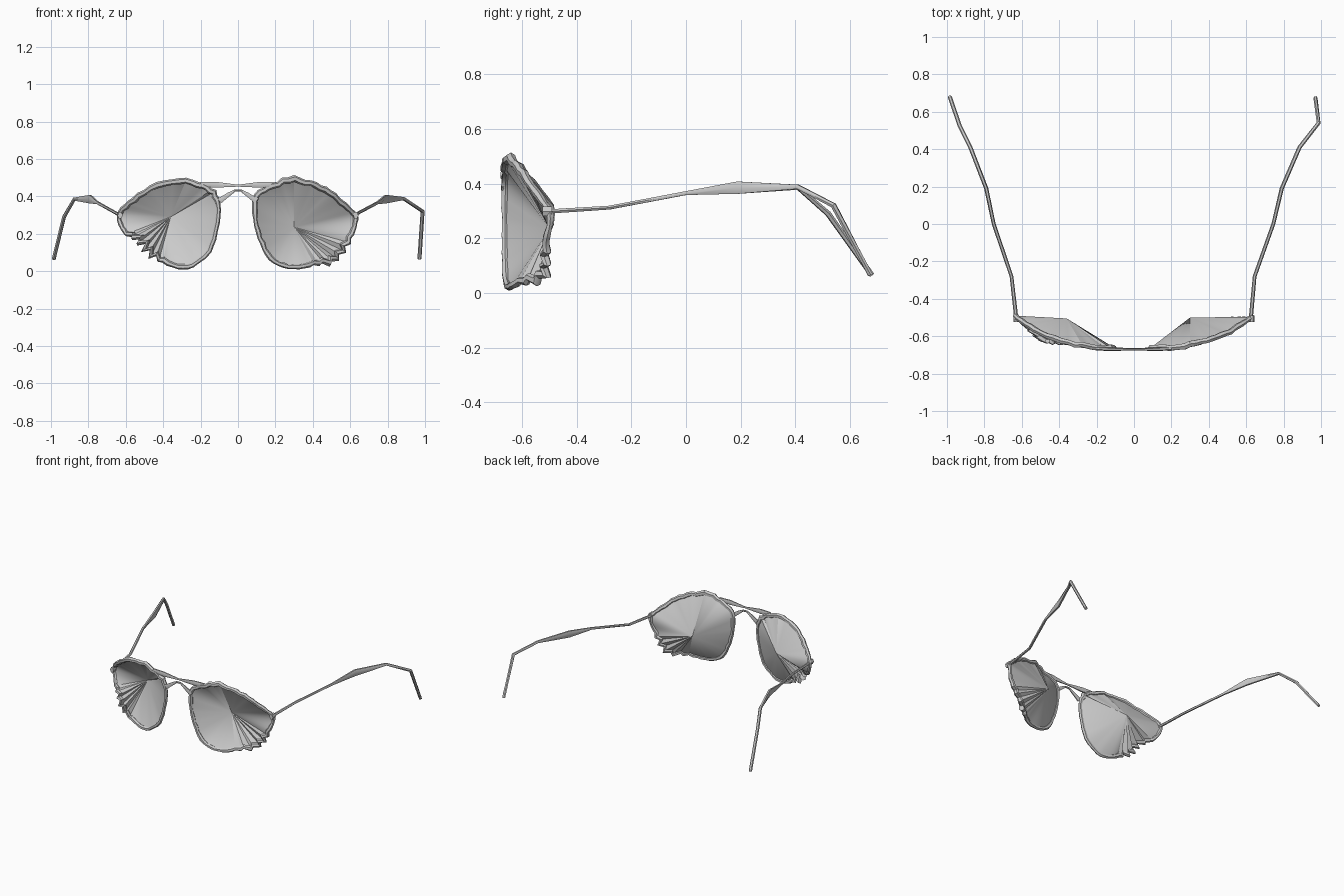
import bpy, bmesh, math, random
from mathutils import Vector

random.seed(4)
cube = bpy.data.objects.get("Cube")
if cube:
    bpy.data.objects.remove(cube)

grey = bpy.data.materials.new("plain grey")
grey.use_nodes = True
colour = (0.6, 0.6, 0.6, 1)
grey.diffuse_color = colour
grey.node_tree.nodes["Principled BSDF"].inputs["Base Color"].default_value = colour


def finish(bm, name, angle, solid=True):
    if solid:
        bmesh.ops.recalc_face_normals(bm, faces=bm.faces[:])
    mesh = bpy.data.meshes.new(name)
    bm.to_mesh(mesh)
    bm.free()
    obj = bpy.data.objects.new(name, mesh)
    bpy.context.collection.objects.link(obj)
    mesh.materials.append(grey)
    bpy.ops.object.select_all(action="DESELECT")
    obj.select_set(True)
    bpy.context.view_layer.objects.active = obj
    bpy.ops.object.shade_smooth_by_angle(angle=math.radians(angle))
    return obj


def sweep(name, path, radii, ref, closed=False, sides=6):
    """Tube along a path; radii are (across, along ref) for each point."""
    bm = bmesh.new()
    rings, n = [], len(path)
    for i, p in enumerate(path):
        before = path[i - 1] if closed or i else p
        after = path[(i + 1) % n] if closed or i < n - 1 else p
        t = (after - before).normalized()
        across = t.cross(ref).normalized()
        along = across.cross(t).normalized()
        a, b = radii[i]
        ring = []
        for k in range(sides):
            w = math.tau * k / sides
            ring.append(bm.verts.new(p + across * a * math.cos(w) + along * b * math.sin(w)))
        rings.append(ring)
    for i in range(n if closed else n - 1):
        r, s = rings[i], rings[(i + 1) % n]
        for k in range(sides):
            m = (k + 1) % sides
            bm.faces.new((r[k], r[m], s[m], s[k]))
    if not closed:
        bm.faces.new(rings[0])
        bm.faces.new(rings[-1])
    return finish(bm, name, 40)


def wrap(x):
    """Depth of the curved front at a given width."""
    return -0.663 + 0.165 * (abs(x) / 0.64) ** 3


def smooth_loop(points, steps):
    out, n = [], len(points)
    for i in range(n):
        a, b, c, d = (Vector(points[(i + k) % n]) for k in (-1, 0, 1, 2))
        for s in range(steps):
            t = s / steps
            out.append(0.5 * (2 * b + (c - a) * t + (2 * a - 5 * b + 4 * c - d) * t * t
                              + (3 * b - a - 3 * c + d) * t ** 3))
    return out


def lens_and_rim(side, outline, apex, dent, push, crumple):
    middle = Vector((apex[0], 0.25))
    dent = Vector(dent)
    path, radii = [], []
    for i, p in enumerate(smooth_loop(outline, 4)):
        near = max(0, 1 - (p - dent).length / 0.17)
        top = max(0, (p.y - 0.3) / 0.2)
        ripple = random.uniform(-1, 1) * (0.003 + 0.005 * top)
        zigzag = (1 if i % 2 else -1) * random.uniform(0.5, 1) * crumple * near
        q = p + (p - middle).normalized() * (ripple + zigzag - 0.013)
        y = wrap(p.x) + push * near + zigzag * 0.5 + random.uniform(-1, 1) * 0.006 * top
        path.append(Vector((q.x, y, max(q.y, 0.014))))
        r = 0.013 + 0.004 * top + 0.006 * near + random.uniform(-1, 1) * 0.002
        radii.append((r, r))
    sweep(side + "_rim", path, radii, Vector((0, 1, 0)), closed=True)
    # Lens: a shallow fan that dips back to one point
    bm = bmesh.new()
    centre = bm.verts.new(apex)
    edge = [bm.verts.new(p) for p in path]
    for a, b in zip(edge, edge[1:] + edge[:1]):
        bm.faces.new((centre, b, a))
    bm.normal_update()
    if sum(f.normal.y * f.calc_area() for f in bm.faces) > 0:
        bmesh.ops.reverse_faces(bm, faces=bm.faces[:])
    finish(bm, side + "_lens", 25, solid=False)


# Lenses with their rims, each with a crumpled lower outer corner
lens_and_rim("right", [
    (-0.65, 0.3), (-0.59, 0.37), (-0.47, 0.45), (-0.31, 0.5), (-0.18, 0.46), (-0.11, 0.41),
    (-0.09, 0.3), (-0.13, 0.13), (-0.19, 0.05), (-0.29, 0.01), (-0.4, 0.045), (-0.48, 0.1),
    (-0.54, 0.17), (-0.62, 0.21)],
    (-0.36, -0.505, 0.29), (-0.5, 0.12), -0.03, 0.035)
lens_and_rim("left", [
    (0.64, 0.29), (0.63, 0.22), (0.58, 0.13), (0.51, 0.05), (0.41, 0.03), (0.3, 0.01),
    (0.19, 0.04), (0.12, 0.14), (0.08, 0.28), (0.09, 0.41), (0.18, 0.47), (0.3, 0.5),
    (0.42, 0.47), (0.52, 0.41), (0.6, 0.34)],
    (0.3, -0.5, 0.235), (0.53, 0.06), 0.055, 0.025)

# Temples, swelling halfway and hooked behind the ear
swell = [(0.011, 0.009), (0.01, 0.008), (0.01, 0.008), (0.011, 0.026),
         (0.011, 0.009), (0.011, 0.011), (0.011, 0.01)]
up = Vector((0, 0, 1))
temples = {
    "right_temple": [(-0.63, -0.5, 0.298), (-0.655, -0.28, 0.312), (-0.75, 0, 0.365),
                     (-0.79, 0.19, 0.385), (-0.875, 0.41, 0.385), (-0.93, 0.52, 0.29),
                     (-0.985, 0.68, 0.065)],
    "left_temple": [(0.625, -0.5, 0.298), (0.645, -0.28, 0.312), (0.745, 0, 0.365),
                    (0.79, 0.19, 0.385), (0.885, 0.41, 0.388), (0.987, 0.54, 0.32),
                    (0.97, 0.675, 0.065)]}
for name, points in temples.items():
    sweep(name, [Vector(p) for p in points], swell, up)

# Hinge blocks
for name, s in (("right_hinge", -1), ("left_hinge", 1)):
    sweep(name, [Vector((s * 0.63, y, 0.298)) for y in (-0.525, -0.49)], [(0.014, 0.02)] * 2, up)

# Bridge: a tapered top bar over an arched nose bar
bar = [(-0.2, 0.465), (-0.12, 0.462), (0, 0.457), (0.12, 0.462), (0.2, 0.465)]
sweep("top_bar", [Vector((x, wrap(x) - 0.008, z)) for x, z in bar],
      [(0.01, 0.014), (0.009, 0.018), (0.005, 0.006), (0.009, 0.018), (0.01, 0.014)], up)
arch = [(-0.1, 0.375), (-0.05, 0.41), (-0.015, 0.432), (0.015, 0.432), (0.05, 0.41), (0.1, 0.375)]
sweep("nose_bar", [Vector((x, wrap(x) - 0.006, z)) for x, z in arch],
      [(0.008, 0.018), (0.007, 0.012), (0.005, 0.007), (0.005, 0.007), (0.007, 0.012),
       (0.008, 0.018)], up)
